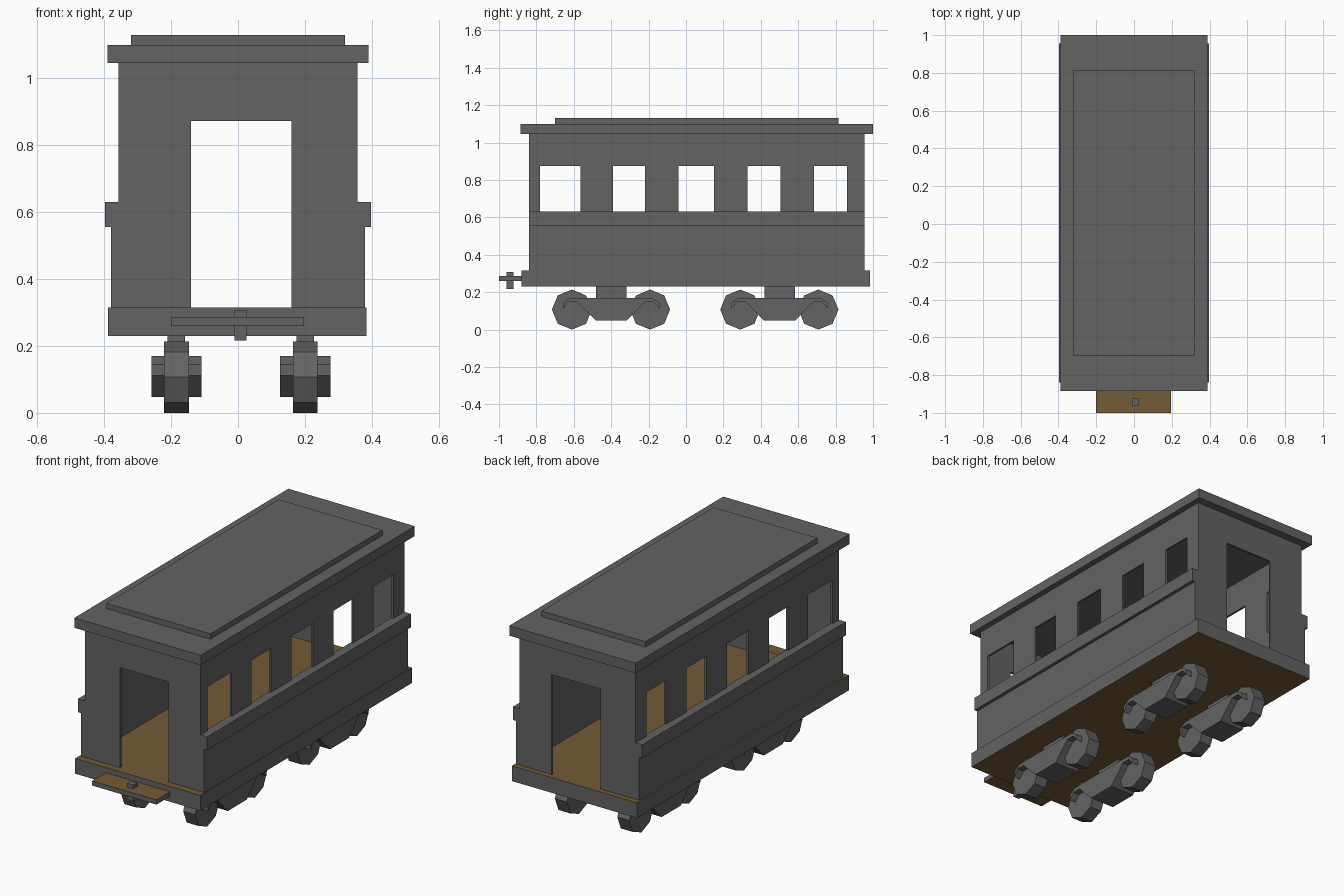
import bpy, bmesh, math
from mathutils import Vector

if "Cube" in bpy.data.objects:
    bpy.data.objects.remove(bpy.data.objects["Cube"])


def material(name, rgb):
    m = bpy.data.materials.new(name)
    m.diffuse_color = (*rgb, 1)
    m.use_nodes = True
    m.node_tree.nodes["Principled BSDF"].inputs["Base Color"].default_value = m.diffuse_color
    return m


GREY = material("dark grey", (0.125, 0.125, 0.125))
BROWN = material("wood brown", (0.175, 0.103, 0.038))


def finish(name, bm, planked=False):
    bmesh.ops.recalc_face_normals(bm, faces=bm.faces)
    mesh = bpy.data.meshes.new(name)
    mesh.materials.append(GREY)
    if planked:  # wood on upper and lower faces, grey rim
        mesh.materials.append(BROWN)
        bm.normal_update()
        for f in bm.faces:
            f.material_index = int(abs(f.normal.z) > 0.7)
    bm.to_mesh(mesh)
    bm.free()
    ob = bpy.data.objects.new(name, mesh)
    bpy.context.collection.objects.link(ob)
    return ob


def extrude(bm, faces, offset):
    res = bmesh.ops.extrude_face_region(bm, geom=faces, use_keep_orig=True)
    verts = [g for g in res["geom"] if isinstance(g, bmesh.types.BMVert)]
    bmesh.ops.translate(bm, verts=verts, vec=Vector(offset))


def box(name, x, y, z, planked=False):
    bm = bmesh.new()
    f = bm.faces.new([bm.verts.new(p) for p in
                      [(x[0], y[0], z[0]), (x[1], y[0], z[0]), (x[1], y[1], z[0]), (x[0], y[1], z[0])]])
    extrude(bm, [f], (0, 0, z[1] - z[0]))
    return finish(name, bm, planked)


def prism(name, points, offset):
    bm = bmesh.new()
    f = bm.faces.new([bm.verts.new(p) for p in points])
    extrude(bm, [f], offset)
    return finish(name, bm)


def pierced_wall(name, us, vs, is_hole, to_3d, offset):
    """Grid wall with some cells left open, extruded to thickness."""
    bm = bmesh.new()
    grid = [[bm.verts.new(to_3d(u, v)) for v in vs] for u in us]
    faces = []
    for i in range(len(us) - 1):
        for j in range(len(vs) - 1):
            if not is_hole(i, j):
                faces.append(bm.faces.new([grid[i][j], grid[i + 1][j],
                                           grid[i + 1][j + 1], grid[i][j + 1]]))
    extrude(bm, faces, offset)
    bmesh.ops.delete(bm, geom=[v for v in bm.verts if not v.link_faces], context='VERTS')
    return finish(name, bm)


FRONT, BACK, T = -0.84, 0.955, 0.012
SILL, FLOOR, EAVES, INNER = 0.63, 0.315, 1.045, 0.345

# Floor slab, coupling step and pin
box("floor", (-0.388, 0.384), (-0.88, 0.985), (0.23, FLOOR), True)
box("coupling_step", (-0.20, 0.197), (-1.0, -0.88), (0.26, 0.286), True)
box("coupling_pin", (-0.011, 0.026), (-0.96, -0.923), (0.217, 0.308))

# Roof and raised deck
box("roof", (-0.39, 0.39), (-0.885, 1.0), (EAVES, 1.10))
box("roof_deck", (-0.32, 0.32), (-0.70, 0.815), (1.10, 1.13))

# Side walls: lower panel with belt rail, then window band
windows = [-0.78, -0.565, -0.39, -0.22, -0.04, 0.15, 0.33, 0.505, 0.685, 0.86]
lower = [(INNER, FLOOR), (0.379, FLOOR), (0.379, 0.555), (0.398, 0.555), (0.398, SILL), (INNER, SILL)]
for side, s in (("left", -1), ("right", 1)):
    prism(side + "_lower_wall", [(s * x, FRONT, z) for x, z in lower], (0, BACK - FRONT, 0))
    pierced_wall(side + "_window_wall", [FRONT] + windows + [BACK], [SILL, 0.875, EAVES],
                 lambda i, j: j == 0 and i % 2 == 1,
                 lambda u, v: (s * INNER, u, v), (s * T, 0, 0))

# End walls with doorways
for end, y, d in (("front", FRONT, T), ("back", BACK, -T)):
    pierced_wall(end + "_end_wall", [-INNER, -0.14, 0.16, INNER], [FLOOR, 0.872, EAVES],
                 lambda i, j: i == 1 and j == 0,
                 lambda u, v: (u, y, v), (0, d, 0))

# Bogies: arched side frame, post and two octagonal wheels, four times
half_frame = [(0.165, 0.17), (0.215, 0.17), (0.257, 0.145), (0.257, 0.112),
              (0.228, 0.147), (0.18, 0.147), (0.083, 0.048)]
frame = half_frame + [(-y, z) for y, z in reversed(half_frame)]
for end, cy in (("front", -0.4), ("back", 0.5)):
    for side, cx in (("left", -0.184), ("right", 0.201)):
        tag = f"{end}_{side}_"
        prism(tag + "bogie_frame", [(cx - 0.075, cy + y, z) for y, z in frame], (0.15, 0, 0))
        box(tag + "bogie_post", (cx - 0.026, cx + 0.026), (cy - 0.081, cy + 0.083), (0.17, 0.23))
        for n, wy in (("a", -0.21), ("b", 0.208)):
            ring = [(cx - 0.037, cy + wy + 0.107 * math.cos(k * math.pi / 4),
                     0.107 + 0.107 * math.sin(k * math.pi / 4)) for k in range(8)]
            prism(tag + "wheel_" + n, ring, (0.074, 0, 0))
